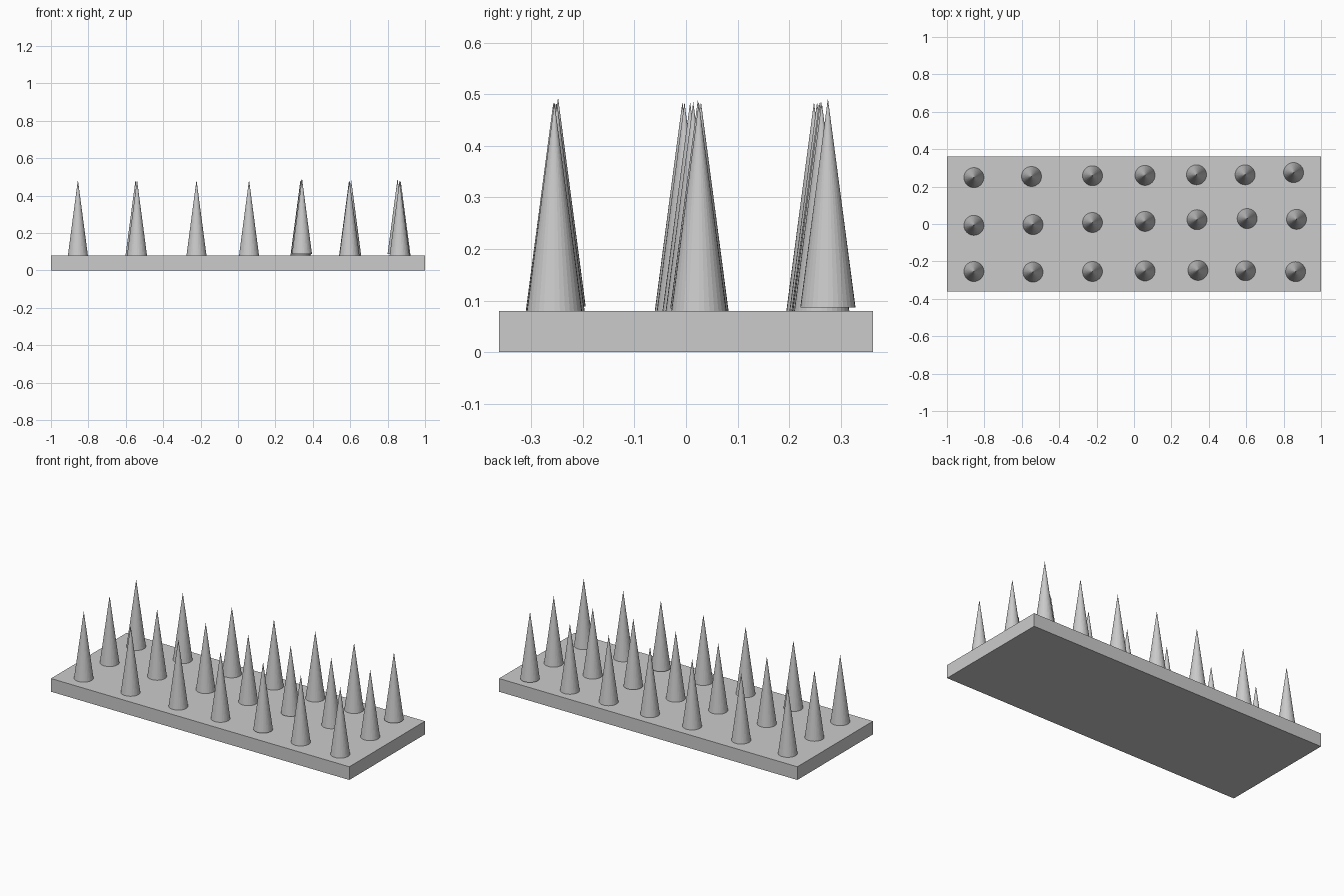
import bpy

if "Cube" in bpy.data.objects:
    bpy.data.objects.remove(bpy.data.objects["Cube"])

PLATE_TOP = 0.08
SPIKE_R, SPIKE_H = 0.0535, 0.405

# base plate
bpy.ops.mesh.primitive_cube_add(size=1, location=(0, 0, PLATE_TOP / 2))
plate = bpy.context.object
plate.name = "base_plate"
plate.scale = (2.0, 0.724, PLATE_TOP)
bpy.ops.object.transform_apply(location=False, rotation=False, scale=True)

# slightly irregular rows of spikes: (x, y, lift of the base above the plate)
rows = {
    "front": [(-0.856, -0.254, 0), (-0.54, -0.257, 0), (-0.222, -0.254, 0), (0.059, -0.251, 0),
              (0.342, -0.248, 0.009), (0.596, -0.25, 0), (0.864, -0.255, 0)],
    "middle": [(-0.856, -0.007, 0), (-0.54, -0.003, 0), (-0.222, 0.008, 0), (0.059, 0.014, 0),
               (0.337, 0.023, 0.005), (0.605, 0.029, 0), (0.869, 0.025, 0)],
    "back": [(-0.856, 0.248, 0), (-0.548, 0.254, 0), (-0.222, 0.258, 0), (0.059, 0.26, 0),
             (0.334, 0.263, 0), (0.594, 0.263, 0), (0.853, 0.275, 0.007)],
}


def add_spike(name, x, y, lift):
    bpy.ops.mesh.primitive_cone_add(vertices=32, radius1=SPIKE_R, radius2=0, depth=SPIKE_H,
                                    location=(x, y, PLATE_TOP + lift + SPIKE_H / 2))
    bpy.context.object.name = name


for row, spikes in rows.items():
    for i, (x, y, lift) in enumerate(spikes, 1):
        add_spike(f"spike_{row}_{i}", x, y, lift)
